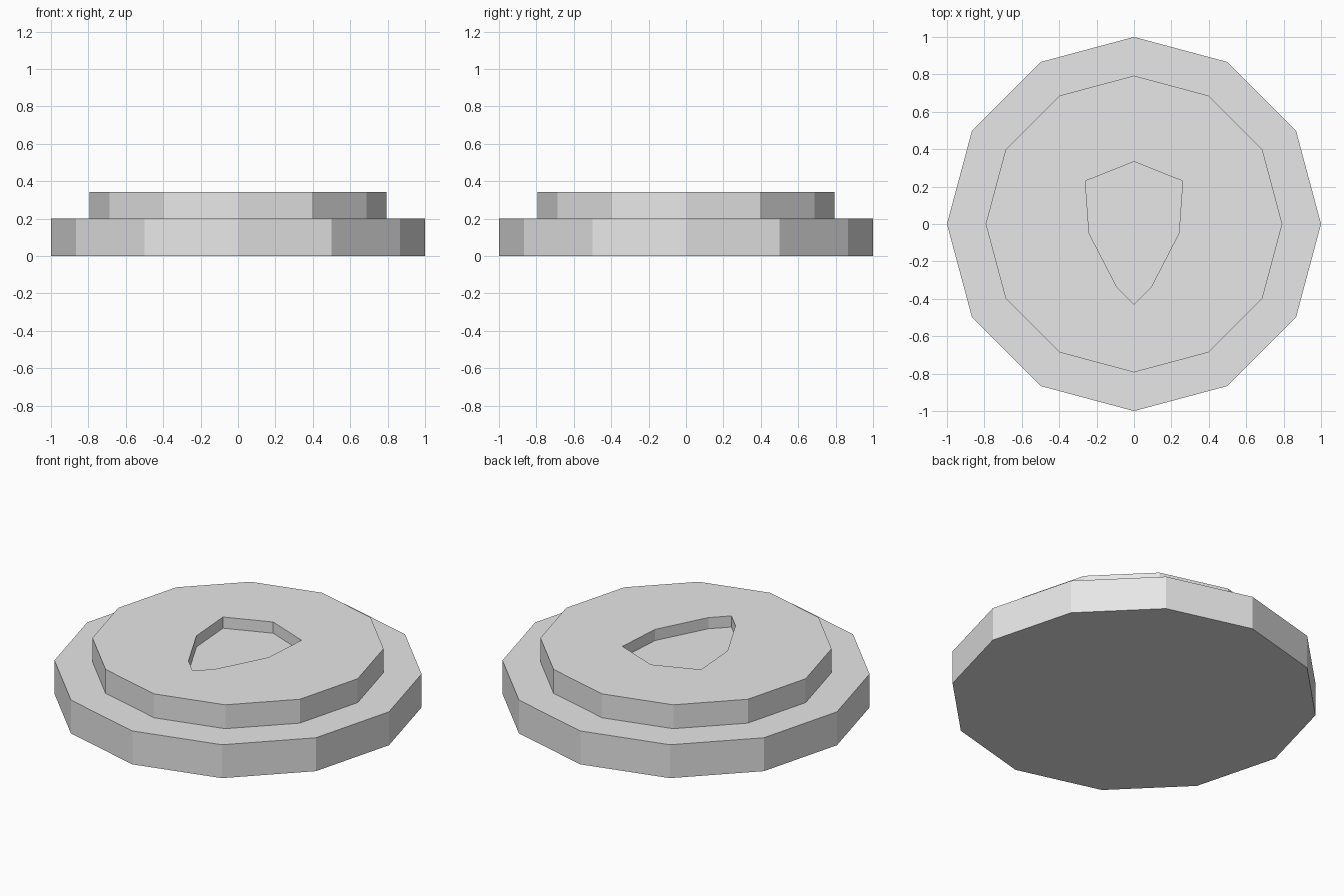
import bpy
import bmesh
from math import cos, sin, tau

cube = bpy.data.objects.get("Cube")
if cube:
    bpy.data.objects.remove(cube, do_unlink=True)

# One plain grey for the whole model
grey = bpy.data.materials.new("light_grey")
grey.use_nodes = True
colour = (0.8, 0.8, 0.8, 1)
grey.diffuse_color = colour
grey.node_tree.nodes["Principled BSDF"].inputs["Base Color"].default_value = colour


def prism(name, outline, bottom, top):
    """Extrude a flat outline from bottom to top."""
    bm = bmesh.new()
    face = bm.faces.new([bm.verts.new((x, y, bottom)) for x, y in outline])
    grown = bmesh.ops.extrude_face_region(bm, geom=[face], use_keep_orig=True)
    verts = [v for v in grown["geom"] if isinstance(v, bmesh.types.BMVert)]
    bmesh.ops.translate(bm, verts=verts, vec=(0, 0, top - bottom))
    bmesh.ops.recalc_face_normals(bm, faces=bm.faces)
    mesh = bpy.data.meshes.new(name)
    bm.to_mesh(mesh)
    bm.free()
    mesh.materials.append(grey)
    obj = bpy.data.objects.new(name, mesh)
    bpy.context.collection.objects.link(obj)
    return obj


def polygon(radius, sides=12):
    return [(radius * cos(tau * i / sides), radius * sin(tau * i / sides))
            for i in range(sides)]


# Wide base and smaller raised tier
base = prism("base_disc", polygon(1), 0, 0.2)
tier = prism("raised_tier", polygon(0.793), 0.2, 0.343)

# Shield-shaped recess, mirrored across x and cut into the tier
half = [(0.26, 0.23), (0.24, -0.05), (0.09, -0.34)]
shield = [(0, 0.333)] + half + [(0, -0.43)] + [(-x, y) for x, y in reversed(half)]
cutter = prism("recess_cutter", shield, 0.276, 0.5)
cutter.hide_render = True

cut = tier.modifiers.new("recess", "BOOLEAN")
cut.operation = "DIFFERENCE"
cut.solver = "EXACT"
cut.object = cutter
bpy.context.view_layer.objects.active = tier
bpy.ops.object.modifier_apply(modifier=cut.name)
bpy.data.objects.remove(cutter, do_unlink=True)
